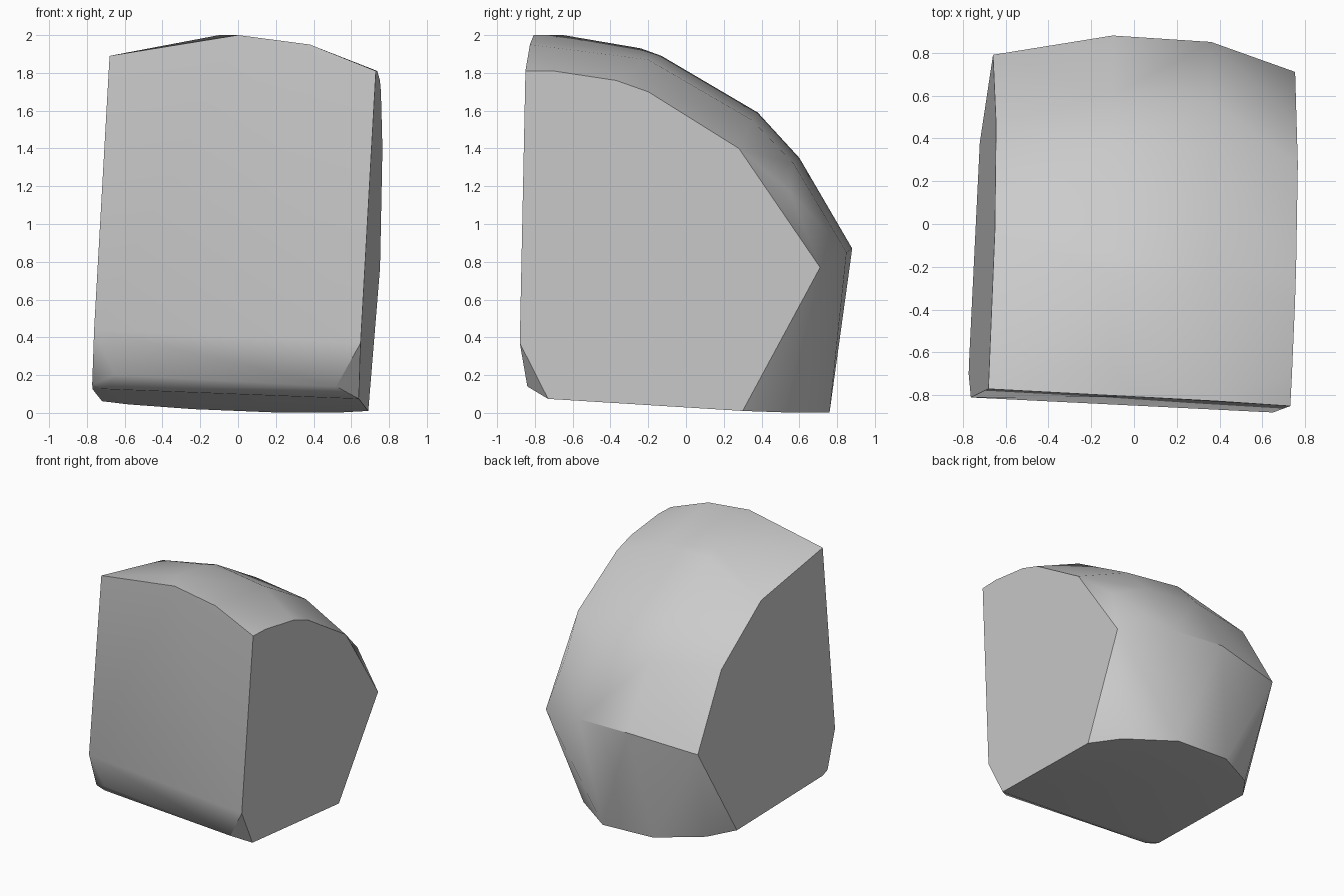
import bpy
import bmesh
import math

# Remove the default cube only
default_cube = bpy.data.objects.get("Cube")
if default_cube:
    bpy.data.objects.remove(default_cube, do_unlink=True)


# Flat cut planes of the block: each returns the missing coordinate
def left_side(y, z):
    return (0.73 + 0.055 * (z - 1.81) + 0.051 * (y + 0.85), y, z)


def right_side(y, z):
    return (-0.68 + 0.055 * (z - 1.89) + 0.052 * (y + 0.77), y, z)


def front_side(x, z):
    return (x, -0.81 - 0.05 * x + 0.025 * (z - 1.85), z)


def underside(x, y):
    return (x, y, 0.056 - 0.04 * x - 0.06 * y)


# Outline of each flat side, traced in its own plane
left_outline = [(-0.85, 1.81), (-0.7, 1.81), (-0.37, 1.76), (-0.2, 1.7),
                (0.28, 1.4), (0.71, 0.77), (-0.88, 0.37)]
right_outline = [(-0.77, 1.89), (-0.03, 1.74), (0.47, 1.37),
                 (0.79, 0.81), (-0.81, 0.44), (-0.7, 0.15)]
front_top_edge = [(0, 2), (0.38, 1.95)]
base_outline = [(0.64, -0.73), (0.69, 0.3), (0.55, 0.52), (0.21, 0.76),
                (-0.24, 0.76), (-0.58, 0.57), (-0.72, 0.38),
                (-0.77, -0.64), (-0.7, -0.7)]

# Curved crown and back: a centre rib and a flanking rib
crown_rib = [(-0.65, 2), (-0.24, 1.93), (-0.13, 1.89), (0.38, 1.59),
             (0.6, 1.35), (0.88, 0.87)]
flank_rib = [(-0.2, 1.87), (0.35, 1.55), (0.57, 1.32), (0.85, 0.85)]

points = [left_side(y, z) for y, z in left_outline]
points += [right_side(y, z) for y, z in right_outline]
points += [front_side(x, z) for x, z in front_top_edge]
points += [underside(x, y) for x, y in base_outline]
points += [(-0.1, y, z) for y, z in crown_rib]
points += [(0.36, y, z) for y, z in flank_rib]

# Nicked shoulder at the back and the chipped lower front corners
points += [(0.68, 0.55, 1.17), (0.52, -0.84, 0.14), (-0.65, -0.77, 0.2)]

# Wrap the outlines into one solid chunk
bm = bmesh.new()
for point in points:
    bm.verts.new(point)
hull = bmesh.ops.convex_hull(bm, input=bm.verts[:])
loose = [v for v in bm.verts if not v.link_faces]
bmesh.ops.delete(bm, geom=loose, context="VERTS")
bmesh.ops.dissolve_limit(bm, angle_limit=math.radians(1),
                         verts=bm.verts[:], edges=bm.edges[:])
bmesh.ops.recalc_face_normals(bm, faces=bm.faces[:])

mesh = bpy.data.meshes.new("stone_chunk")
bm.to_mesh(mesh)
bm.free()
stone_chunk = bpy.data.objects.new("stone_chunk", mesh)
bpy.context.scene.collection.objects.link(stone_chunk)

# Plain grey stone
grey = bpy.data.materials.new("stone_grey")
grey.use_nodes = True
colour = (0.6, 0.6, 0.6, 1)
grey.diffuse_color = colour
for node in grey.node_tree.nodes:
    if node.type == "BSDF_PRINCIPLED":
        node.inputs["Base Color"].default_value = colour
mesh.materials.append(grey)

# Smooth the crown while keeping the cut edges crisp
bpy.ops.object.select_all(action="DESELECT")
stone_chunk.select_set(True)
bpy.context.view_layer.objects.active = stone_chunk
bpy.ops.object.shade_smooth_by_angle(angle=math.radians(35))
